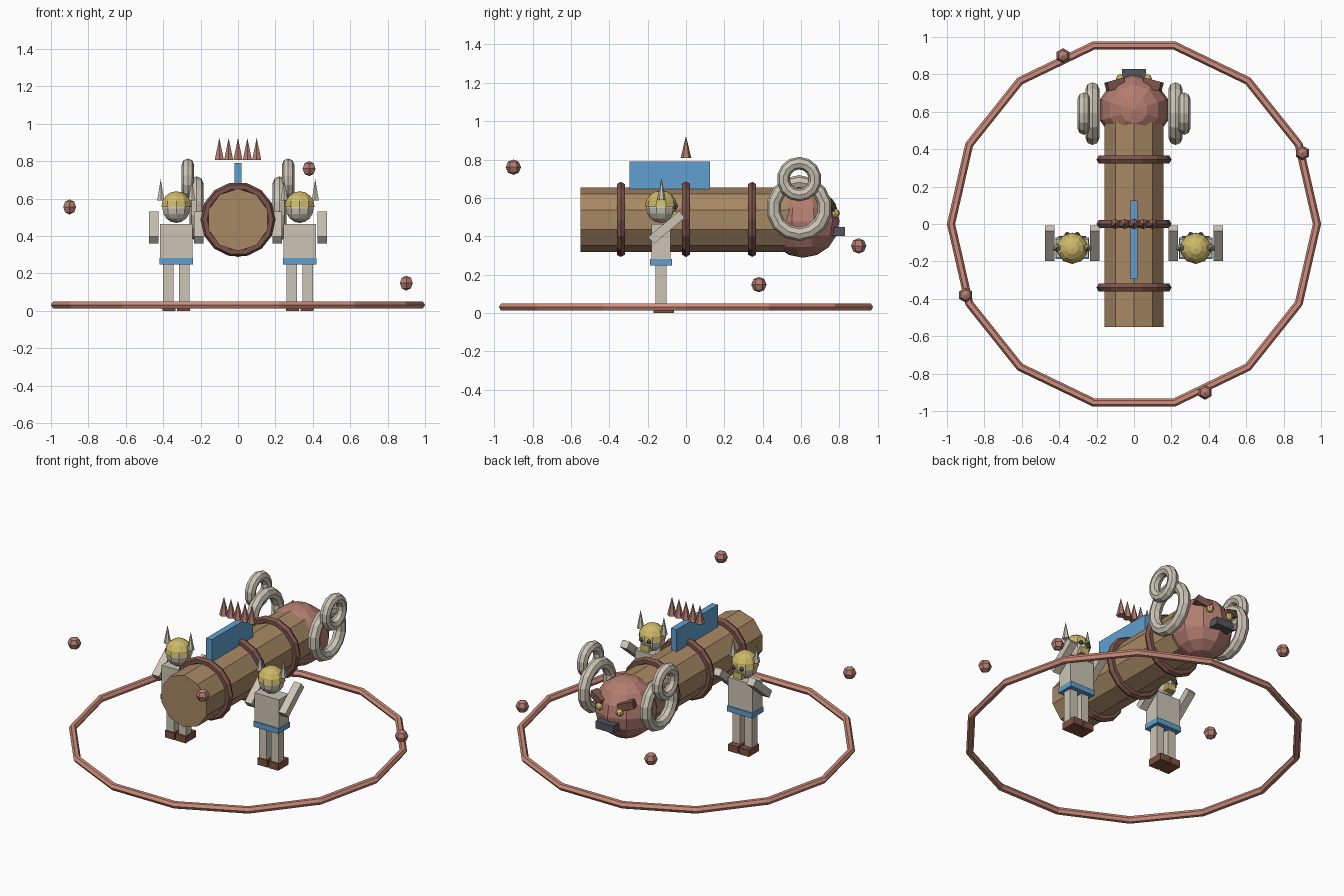
import bpy, bmesh
from math import radians, pi
from mathutils import Matrix, Vector

default = bpy.data.objects.get("Cube")
if default:
    bpy.data.objects.remove(default, do_unlink=True)


def material(name, hex_code):
    srgb = [int(hex_code[i:i + 2], 16) / 255 for i in (0, 2, 4)]
    colour = [((c + 0.055) / 1.055) ** 2.4 for c in srgb] + [1.0]
    mat = bpy.data.materials.new(name)
    mat.use_nodes = True
    mat.diffuse_color = colour
    bsdf = next(n for n in mat.node_tree.nodes if n.type == 'BSDF_PRINCIPLED')
    bsdf.inputs["Base Color"].default_value = colour
    return mat


WOOD = material("wood", "A88864")
BAND = material("dark_red_brown", "7C544B")
RED = material("red_clay", "B47D70")
SALMON = material("salmon", "D08E7C")
BONE = material("bone", "CCC5B6")
BLUE = material("blue", "60A0D0")
GOLD = material("gold", "CDB968")
DARK = material("dark_grey", "55555F")
BOOT = material("boot_brown", "80503F")


def finish(name, mat):
    obj = bpy.context.object
    obj.name = obj.data.name = name
    obj.data.materials.append(mat)
    return obj


def box(name, mat, centre, size, rot=(0, 0, 0)):
    bpy.ops.mesh.primitive_cube_add(size=1, location=centre, rotation=rot)
    obj = finish(name, mat)
    obj.scale = size
    return obj


def ball(name, mat, centre, radius, segments=8, rings=6):
    bpy.ops.mesh.primitive_uv_sphere_add(segments=segments, ring_count=rings,
                                         radius=radius, location=centre)
    return finish(name, mat)


def cone(name, mat, base, radius, height, sides=6):
    x, y, z = base
    bpy.ops.mesh.primitive_cone_add(vertices=sides, radius1=radius, radius2=0,
                                    depth=height, location=(x, y, z + height / 2))
    return finish(name, mat)


def torus(name, mat, centre, major, minor, steps, sides, rot=(0, 0, 0)):
    bpy.ops.mesh.primitive_torus_add(major_radius=major, minor_radius=minor,
                                     major_segments=steps, minor_segments=sides,
                                     location=centre, rotation=rot)
    return finish(name, mat)


# Ground ring and the floating gems around it
torus("ground_ring", SALMON, (0, 0, 0.031), 0.978, 0.022, 14, 6)
for x, y, z in [(0.38, -0.9, 0.76), (-0.9, -0.38, 0.555),
                (0.9, 0.38, 0.148), (-0.38, 0.9, 0.35)]:
    ball("gem", RED, (x, y, z), 0.04, 6, 4)

# Log with three bands
bpy.ops.mesh.primitive_cylinder_add(vertices=10, radius=0.167, depth=1.13,
                                    location=(0, 0.015, 0.486), rotation=(pi / 2, 0, 0))
finish("log", WOOD)
for y in (-0.34, 0, 0.345):
    torus("log_band", BAND, (0, y, 0.488), 0.177, 0.024, 14, 6, (pi / 2, 0, 0))

# Fin and the spikes above it
box("fin", BLUE, (0, -0.085, 0.71), (0.04, 0.42, 0.16))
for i in range(-2, 3):
    cone("spike", RED, (i * 0.05, 0, 0.807), 0.028, 0.117)

# Ram head
ball("ram_head", RED, (0, 0.61, 0.478), 0.19, 10, 8)
box("ram_snout", DARK, (0, 0.78, 0.425), (0.126, 0.1, 0.048))
for s in (-1, 1):
    ball("ram_eye", GOLD, (s * 0.073, 0.778, 0.52), 0.023)
    box("ram_brow", BAND, (s * 0.1, 0.745, 0.56), (0.1, 0.05, 0.045),
        (0, radians(-20 * s), radians(-15 * s)))
    torus("ram_horn_large", BONE, (s * 0.222, 0.59, 0.547), 0.135, 0.037, 14, 8,
          (0, pi / 2, 0))
    torus("ram_horn_small", BONE, (s * 0.268, 0.59, 0.698), 0.083, 0.033, 14, 8,
          (0, pi / 2, 0))


def helmet(centre):
    # Upper half of a faceted sphere
    obj = ball("helmet", GOLD, centre, 0.084, 10, 8)
    bm = bmesh.new()
    bm.from_mesh(obj.data)
    cut = bmesh.ops.bisect_plane(bm, geom=bm.verts[:] + bm.edges[:] + bm.faces[:],
                                 plane_co=(0, 0, 0), plane_no=(0, 0, 1), clear_inner=True)
    rim = [e for e in cut["geom_cut"] if isinstance(e, bmesh.types.BMEdge)]
    if not rim:
        rim = [e for e in bm.edges if e.is_boundary]
    bmesh.ops.contextual_create(bm, geom=rim)
    bm.to_mesh(obj.data)
    bm.free()


def warrior(x, y):
    box("torso", BONE, (x, y, 0.365), (0.176, 0.1, 0.2))
    box("belt", BLUE, (x, y, 0.265), (0.18, 0.114, 0.034))
    ball("face", BONE, (x, y, 0.548), 0.078, 10, 8)
    helmet((x, y, 0.555))
    box("beard", GOLD, (x, y + 0.062, 0.508), (0.06, 0.035, 0.04))
    for s in (-1, 1):
        box("leg", BONE, (x + s * 0.043, y, 0.145), (0.055, 0.056, 0.21))
        box("boot", BOOT, (x + s * 0.039, y + 0.014, 0.022), (0.07, 0.105, 0.044))
        box("arm", BONE, (x + s * 0.121, y + 0.028, 0.446), (0.05, 0.21, 0.046),
            (radians(40), 0, 0))
        cone("helmet_horn", BONE, (x + s * 0.083, y + 0.002, 0.59), 0.022, 0.115)
        ball("eye", DARK, (x + s * 0.027, y + 0.074, 0.556), 0.014)


# Two warriors beside the log
for side in (-1, 1):
    warrior(side * 0.33, -0.13)
